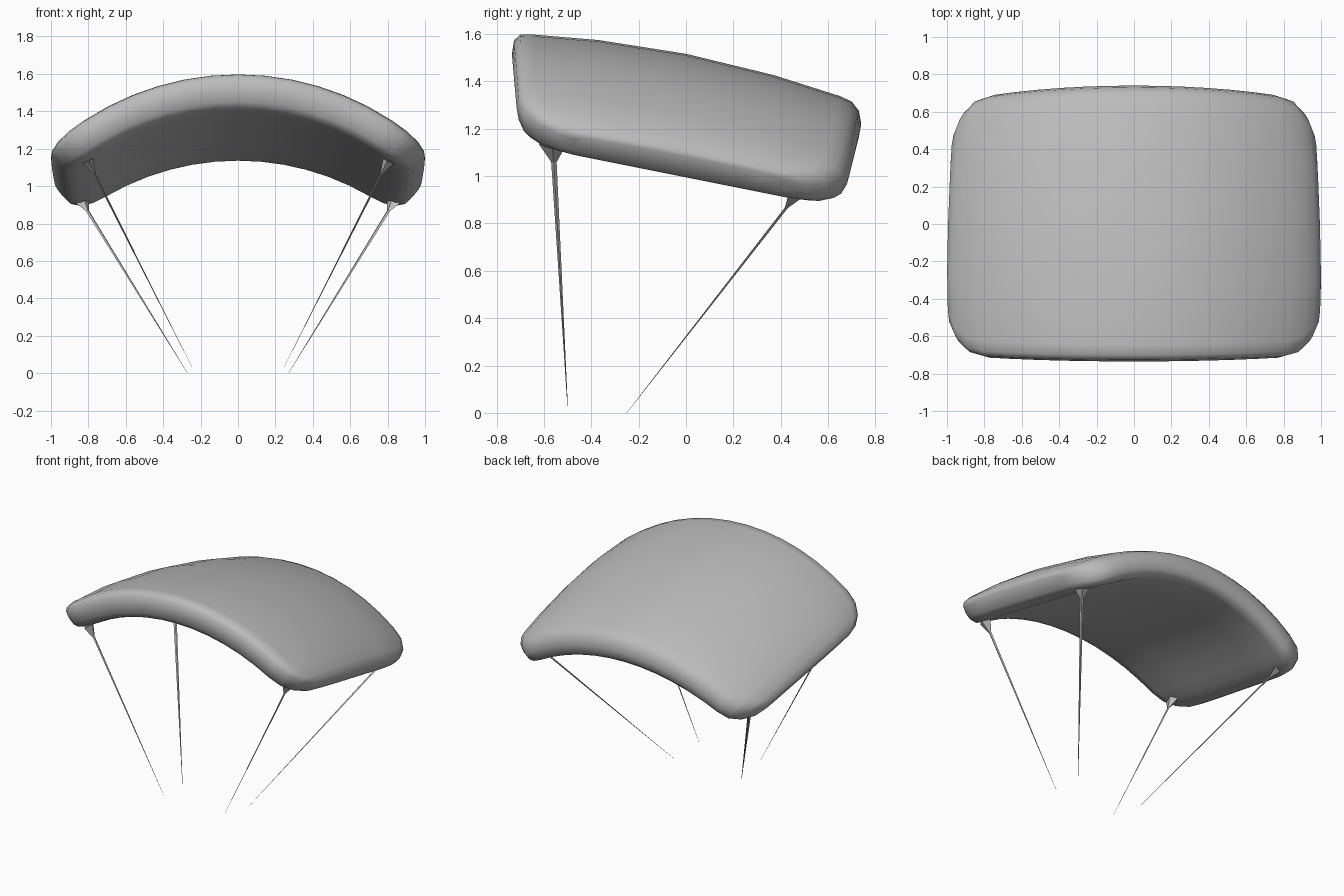
import bpy, bmesh, math
from mathutils import Vector

if "Cube" in bpy.data.objects:
    bpy.data.objects.remove(bpy.data.objects["Cube"], do_unlink=True)

GREY = (0.5, 0.5, 0.5, 1)
mat = bpy.data.materials.new("plain grey")
mat.use_nodes = True
mat.diffuse_color = GREY
bsdf = mat.node_tree.nodes["Principled BSDF"]
bsdf.inputs["Base Color"].default_value = GREY
bsdf.inputs["Roughness"].default_value = 0.7


def finish(bm, name, smooth):
    bmesh.ops.recalc_face_normals(bm, faces=bm.faces[:])
    mesh = bpy.data.meshes.new(name)
    bm.to_mesh(mesh)
    bm.free()
    mesh.materials.append(mat)
    for p in mesh.polygons:
        p.use_smooth = smooth
    obj = bpy.data.objects.new(name, mesh)
    bpy.context.collection.objects.link(obj)
    return obj


# Canopy: rounded sections lofted along an arch, sloping down to the rear
RADIUS, CROWN, SLOPE = 1.45, 1.366, -0.2
BODY, TIP = 0.56, 0.15       # arch angles of the main span and rounded tip
EDGE = 0.09


def section(u, phi):
    """Points of one cross-section at arch angle u; phi rounds off the tip."""
    shrink = 1 - math.cos(phi)
    bow = (u / BODY) ** 2 if phi == 0 else 1
    thick = (0.1 - 0.008 * bow) * (1 - 0.55 * shrink)
    rise = 0.03 * shrink
    rear = 0.74 - 0.05 * bow - 0.27 * shrink
    front = 0.735 - 0.02 * bow - 0.24 * shrink
    outline = []
    for sign, reach, power in ((1, rear, 0.85), (-1, front, 0.7)):
        # rounded edge, then points across the top or underside
        for k in range(7):
            a = -math.pi / 2 + math.pi * k / 6
            c, s = max(0, math.cos(a)), math.sin(a)
            outline.append((sign * (reach - EDGE + EDGE * c ** power),
                            sign * thick * math.copysign(abs(s) ** power, s)))
        for f in (0.5, 0, -0.5):
            outline.append((sign * f * reach, sign * thick))
    points = []
    for y, w in outline:
        if w > 0:
            w += 0.05 * max(0, 1 - (y / 0.66) ** 2) * (1 - shrink * 0.7) * min(1, w / thick)
        r = RADIUS + w + rise
        x = r * math.sin(u) * (1 - 0.03 * max(0, y + 0.3))
        z = CROWN - RADIUS + r * math.cos(u) + SLOPE * y
        points.append((x, y, z))
    return points


half = [(BODY * i / 6, 0) for i in range(7)]
half += [(BODY + TIP * math.sin(math.radians(d)), math.radians(d)) for d in (25, 48, 70, 90)]
stations = [(-u, p) for u, p in reversed(half[1:])] + half

bm = bmesh.new()
rings = [[bm.verts.new(p) for p in section(u, phi)] for u, phi in stations]
for a, b in zip(rings, rings[1:]):
    n = len(a)
    for i in range(n):
        j = (i + 1) % n
        bm.faces.new((a[i], a[j], b[j], b[i]))
# close each tip with strips between the underside and the top
for ring in (rings[0], rings[-1]):
    n = len(ring)
    bm.faces.new((ring[2], ring[3], ring[4]))
    bm.faces.new((ring[12], ring[13], ring[14]))
    for k in range(8):
        bm.faces.new((ring[4 + k], ring[5 + k], ring[(1 - k) % n], ring[(2 - k) % n]))
finish(bm, "canopy", True)


# Suspension lines: thin flat tapers with a flared patch under the canopy
def taper(name, start, end, r1, r2):
    axis = end - start
    turn = axis.to_track_quat('Z', 'Y')
    bm = bmesh.new()
    made = bmesh.ops.create_cone(bm, cap_ends=True, segments=4, radius1=r1,
                                 radius2=r2, depth=axis.length)
    for v in made["verts"]:
        v.co.y *= 0.5
        v.co = turn @ v.co + (start + end) / 2
    finish(bm, name, False)


lines = {
    "front": ((0.785, -0.56, 1.1), (0.245, -0.5, 0.03)),
    "rear": ((0.825, 0.45, 0.9), (0.27, -0.25, 0.0)),
}
for place, (top, foot) in lines.items():
    for side, sx in (("left", 1), ("right", -1)):
        a = Vector((sx * top[0], top[1], top[2]))
        b = Vector((sx * foot[0], foot[1], foot[2]))
        down = (b - a).normalized()
        taper(f"{place}_{side}_line", a, b, 0.012, 0.001)
        taper(f"{place}_{side}_patch", a - down * 0.04, a + down * 0.045, 0.06, 0.012)
